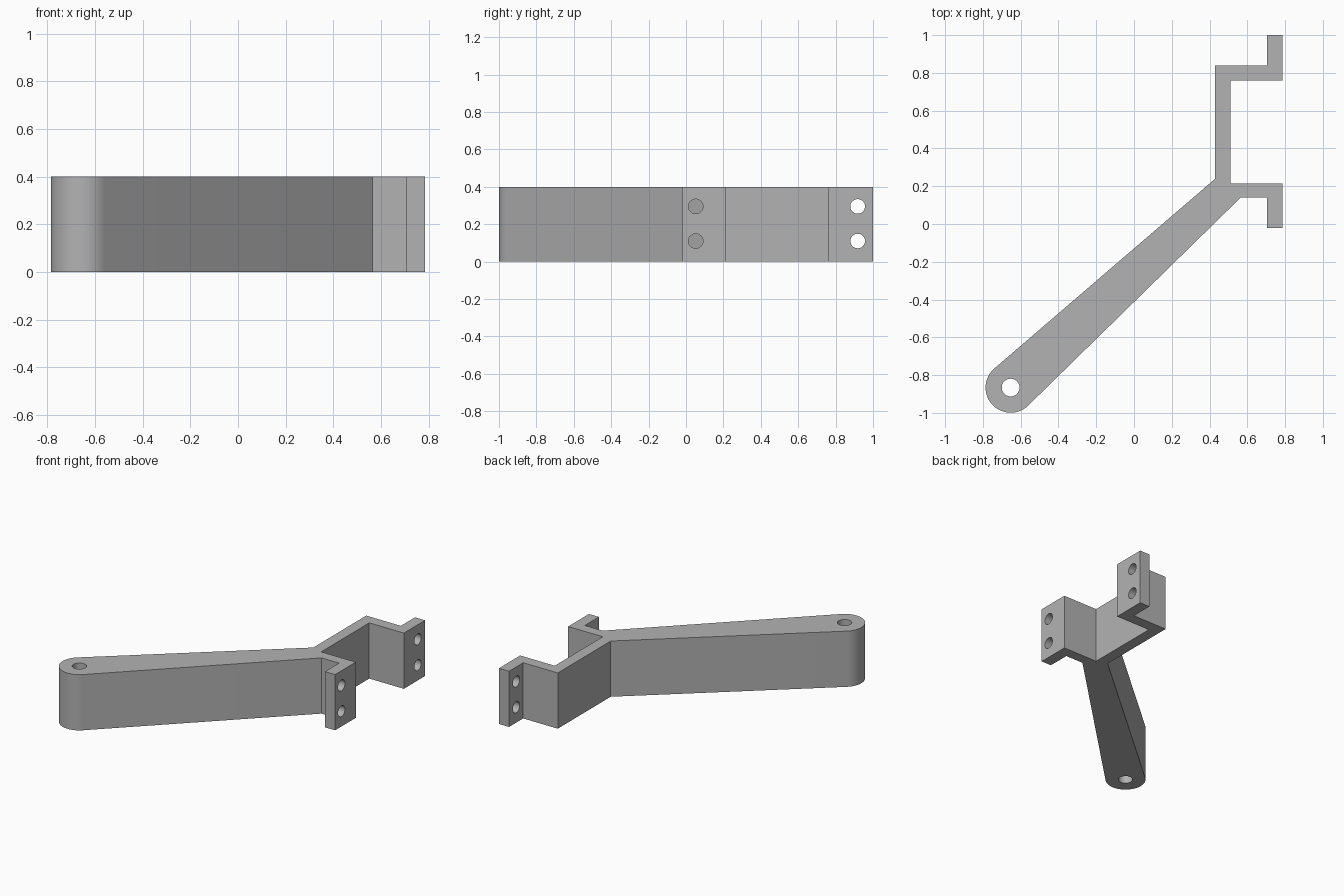
import bpy, bmesh
from math import atan2, asin, hypot, cos, sin, pi, radians
from mathutils import Matrix, Vector

cube = bpy.data.objects.get("Cube")
if cube:
    bpy.data.objects.remove(cube, do_unlink=True)

HEIGHT = 0.40
PIVOT = Vector((-0.653, -0.866))
END_RADIUS = 0.133

# Single grey material
grey = bpy.data.materials.new("plain grey")
grey.use_nodes = True
colour = (0.45, 0.45, 0.45, 1)
grey.diffuse_color = colour
grey.node_tree.nodes["Principled BSDF"].inputs["Base Color"].default_value = colour


def make_object(name, bm):
    bmesh.ops.recalc_face_normals(bm, faces=bm.faces)
    mesh = bpy.data.meshes.new(name)
    bm.to_mesh(mesh)
    bm.free()
    mesh.materials.append(grey)
    obj = bpy.data.objects.new(name, mesh)
    bpy.context.collection.objects.link(obj)
    return obj


def tangent_angle(corner, side):
    """Angle on the rounded end where a straight arm edge touches it."""
    d = PIVOT - Vector(corner)
    return atan2(d.y, d.x) + side * (asin(END_RADIUS / hypot(d.x, d.y)) + pi / 2)


# Bracket outline: clamp with two flanges, then the tapered arm
clamp = [(0.565, 0.14), (0.705, 0.14), (0.705, -0.02), (0.785, -0.02),
         (0.785, 0.215), (0.51, 0.215), (0.51, 0.76), (0.785, 0.76),
         (0.785, 1.0), (0.705, 1.0), (0.705, 0.84), (0.43, 0.84), (0.43, 0.24)]

# Rounded end of the arm, tangent to both arm edges
start = tangent_angle(clamp[-1], -1) % (2 * pi)
stop = tangent_angle(clamp[0], 1) % (2 * pi)
steps = 32
arc = []
for i in range(steps + 1):
    a = start + (stop - start) * i / steps
    arc.append((PIVOT.x + END_RADIUS * cos(a), PIVOT.y + END_RADIUS * sin(a)))

bm = bmesh.new()
base = bm.faces.new([bm.verts.new((x, y, 0)) for x, y in clamp + arc])
top = bmesh.ops.extrude_face_region(bm, geom=[base])["geom"]
bmesh.ops.translate(bm, vec=(0, 0, HEIGHT),
                    verts=[v for v in top if isinstance(v, bmesh.types.BMVert)])
bracket = make_object("bracket_arm", bm)


# Pivot hole and four screw holes
def add_cylinder(bm, radius, depth, matrix):
    bmesh.ops.create_cone(bm, cap_ends=True, segments=40, radius1=radius,
                          radius2=radius, depth=depth, matrix=matrix)


bm = bmesh.new()
add_cylinder(bm, 0.047, 1, Matrix.Translation((PIVOT.x, PIVOT.y, HEIGHT / 2)))
for y in (0.052, 0.918):
    for z in (0.11, 0.295):
        add_cylinder(bm, 0.039, 0.2, Matrix.Translation((0.745, y, z))
                     @ Matrix.Rotation(pi / 2, 4, "Y"))
cutter = make_object("hole_cutter", bm)
cutter.hide_render = True

cut = bracket.modifiers.new("holes", "BOOLEAN")
cut.operation = "DIFFERENCE"
cut.solver = "EXACT"
cut.object = cutter
bpy.ops.object.select_all(action="DESELECT")
bracket.select_set(True)
bpy.context.view_layer.objects.active = bracket
bpy.ops.object.modifier_apply(modifier=cut.name)
bpy.data.objects.remove(cutter, do_unlink=True)
bpy.ops.object.shade_smooth_by_angle(angle=radians(30))
